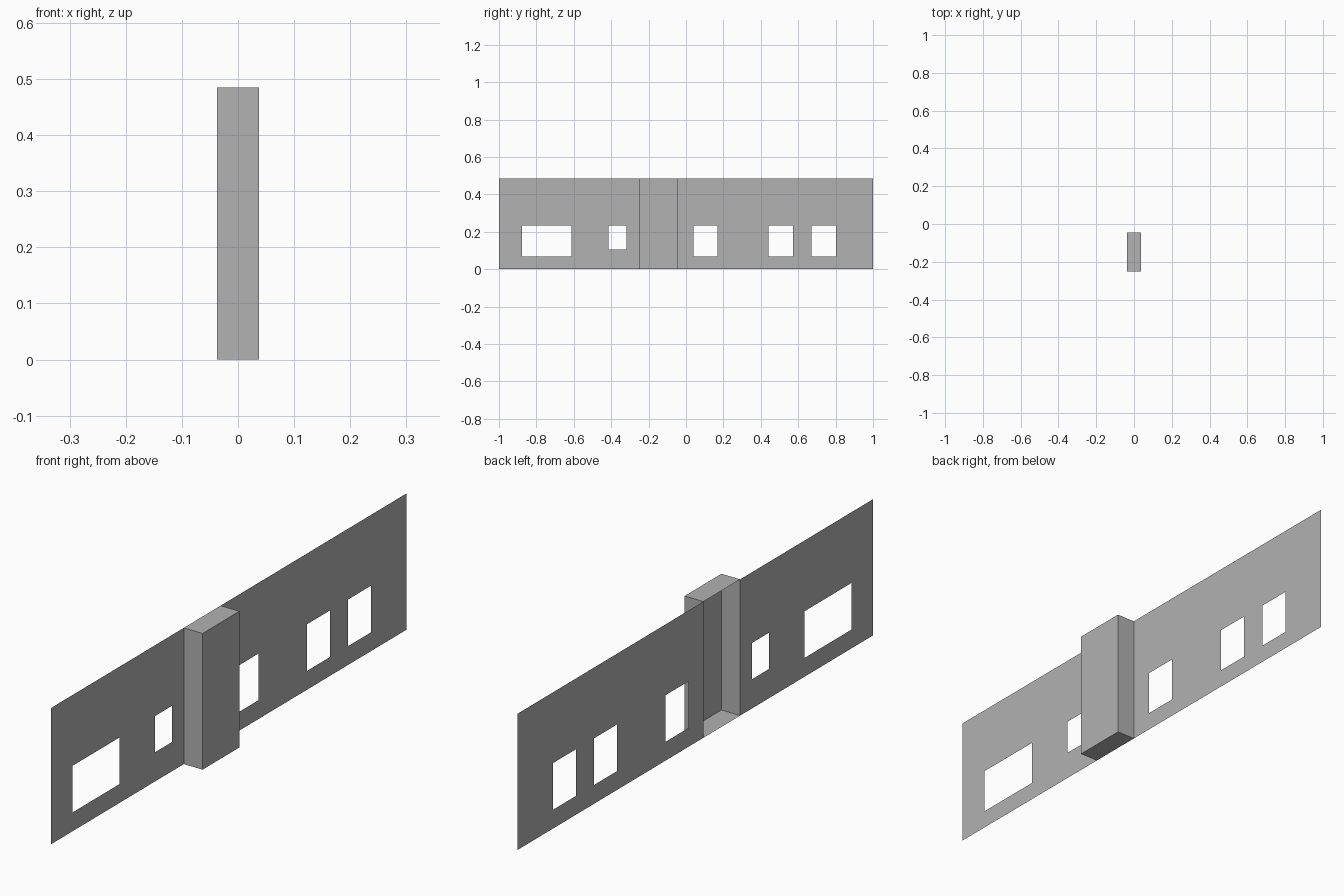
import bpy
import bmesh

cube = bpy.data.objects.get("Cube")
if cube:
    bpy.data.objects.remove(cube, do_unlink=True)

HEIGHT = 0.485
BACK, FRONT = -0.037, 0.037      # wall plane and outer face of the bay
BAY_START, BAY_END = -0.252, -0.045

grey = bpy.data.materials.new("plain grey")
grey.use_nodes = True
colour = (0.445, 0.445, 0.445, 1)
grey.diffuse_color = colour
grey.node_tree.nodes["Principled BSDF"].inputs["Base Color"].default_value = colour


def finish(name, bm):
    bmesh.ops.remove_doubles(bm, verts=bm.verts, dist=0.0001)
    mesh = bpy.data.meshes.new(name)
    bm.to_mesh(mesh)
    bm.free()
    mesh.materials.append(grey)
    obj = bpy.data.objects.new(name, mesh)
    bpy.context.collection.objects.link(obj)


def wall(name, start, end, windows):
    """Flat sheet in the yz plane, with open windows (y0, y1, z0, z1)."""
    ys = sorted({start, end, *(y for w in windows for y in w[:2])})
    zs = sorted({0, HEIGHT, *(z for w in windows for z in w[2:])})
    bm = bmesh.new()
    for y0, y1 in zip(ys, ys[1:]):
        for z0, z1 in zip(zs, zs[1:]):
            y, z = (y0 + y1) / 2, (z0 + z1) / 2
            if any(a < y < b and c < z < d for a, b, c, d in windows):
                continue
            corners = [(y0, z0), (y1, z0), (y1, z1), (y0, z1)]
            bm.faces.new([bm.verts.new((BACK, *c)) for c in corners])
    finish(name, bm)


# Wall sheets on either side of the bay
SILL, HEAD = 0.067, 0.233
wall("front_wall", -1, BAY_START,
     [(-0.877, -0.613, SILL, HEAD), (-0.415, -0.319, 0.104, HEAD)])
wall("rear_wall", BAY_END, 1,
     [(y, y + 0.13, SILL, HEAD) for y in (0.039, 0.441, 0.672)])

# Projecting bay: a box left open on the wall plane
bm = bmesh.new()
bmesh.ops.create_cube(bm, size=1)
bmesh.ops.scale(bm, vec=(FRONT - BACK, BAY_END - BAY_START, HEIGHT), verts=bm.verts)
bmesh.ops.translate(bm, vec=(0, (BAY_START + BAY_END) / 2, HEIGHT / 2), verts=bm.verts)
bm.normal_update()
bmesh.ops.delete(bm, geom=[f for f in bm.faces if f.normal.x < -0.5], context="FACES")
finish("bay", bm)
